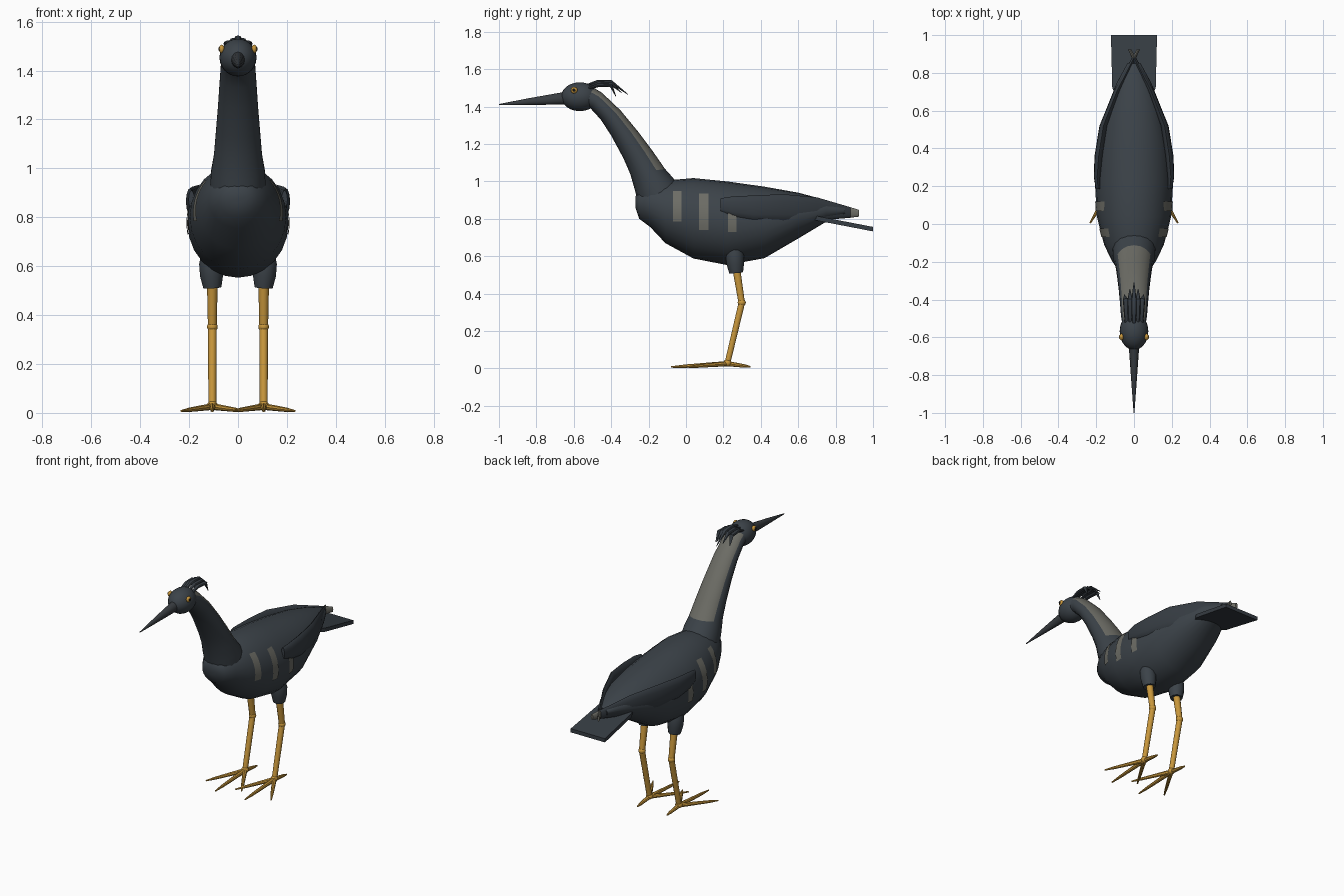
import bpy, bmesh, math
from mathutils import Vector

if "Cube" in bpy.data.objects:
    bpy.data.objects.remove(bpy.data.objects["Cube"])


def material(name, rgb):
    m = bpy.data.materials.new(name)
    m.diffuse_color = (*rgb, 1)
    m.use_nodes = True
    m.node_tree.nodes["Principled BSDF"].inputs["Base Color"].default_value = m.diffuse_color
    return m


SLATE = material("slate feathers", (0.045, 0.056, 0.067))
WING = material("wing slate", (0.037, 0.046, 0.056))
GREY = material("warm grey", (0.15, 0.15, 0.13))
BEAK = material("beak grey", (0.04, 0.046, 0.052))
GOLD = material("leg gold", (0.58, 0.31, 0.045))
BLACK = material("pupil black", (0.006, 0.006, 0.006))


def finish(name, bm, mats, rule=None, angle=40):
    """Turn a bmesh into an object, colouring faces by an optional rule."""
    bmesh.ops.recalc_face_normals(bm, faces=bm.faces)
    for f in bm.faces:
        f.smooth = True
        if rule and rule(f.calc_center_median()):
            f.material_index = 1
    me = bpy.data.meshes.new(name)
    bm.to_mesh(me)
    bm.free()
    me.set_sharp_from_angle(angle=math.radians(angle))
    for m in mats:
        me.materials.append(m)
    ob = bpy.data.objects.new(name, me)
    bpy.context.collection.objects.link(ob)
    return ob


def loft(name, rings, mats, rule=None, angle=40):
    """Skin closed rings of equal length and cap both ends."""
    bm = bmesh.new()
    vs = [[bm.verts.new(p) for p in r] for r in rings]
    n = len(vs[0])
    for a, b in zip(vs, vs[1:]):
        for i in range(n):
            j = (i + 1) % n
            bm.faces.new((a[i], a[j], b[j], b[i]))
    bm.faces.new(vs[0])
    bm.faces.new(vs[-1])
    return finish(name, bm, mats, rule, angle)


def ellipse(c, u, v, n):
    """Ring around c with half axes u and v."""
    return [Vector(c) + Vector(u) * math.cos(t) + Vector(v) * math.sin(t)
            for t in (2 * math.pi * i / n for i in range(n))]


def tube(name, pts, radii, mat, n=10, flat=1.0):
    """Tapered tube through points; flat squashes its height."""
    pts = [Vector(p) for p in pts]
    rings = []
    for i, (p, r) in enumerate(zip(pts, radii)):
        d = (pts[min(i + 1, len(pts) - 1)] - pts[max(i - 1, 0)]).normalized()
        ref = Vector((0, 0, 1)) if abs(d.z) < 0.7 else Vector((0, 1, 0))
        u = d.cross(ref).normalized()
        rings.append(ellipse(p, u * r, u.cross(d) * r * flat, n))
    return loft(name, rings, [mat])


def ball(name, c, size, mat, seg=20, rows=12):
    bm = bmesh.new()
    bmesh.ops.create_uvsphere(bm, u_segments=seg, v_segments=rows, radius=1)
    for v in bm.verts:
        v.co = Vector(c) + Vector(a * b for a, b in zip(v.co, size))
    return finish(name, bm, [mat])


# Body: (y, top, bottom, half width)
BODY = [(-0.27, 0.92, 0.86, 0.04), (-0.25, 0.95, 0.80, 0.08),
        (-0.19, 0.985, 0.755, 0.12), (-0.11, 1.005, 0.67, 0.158),
        (0.04, 1.018, 0.588, 0.197), (0.22, 1.0, 0.553, 0.207),
        (0.42, 0.972, 0.59, 0.193), (0.6, 0.94, 0.695, 0.15),
        (0.75, 0.90, 0.785, 0.09), (0.85, 0.865, 0.82, 0.035)]
loft("body", [ellipse((0, y, (t + b) / 2), (w, 0, 0), (0, 0, (t - b) / 2), 24)
              for y, t, b, w in BODY], [SLATE], angle=60)


def body_side(y, z):
    """Half width of the body at a given y and height."""
    for a, b in zip(BODY, BODY[1:]):
        if a[0] <= y <= b[0]:
            k = (y - a[0]) / (b[0] - a[0])
            _, t, o, w = [p + (q - p) * k for p, q in zip(a, b)]
            h = (z - (t + o) / 2) / ((t - o) / 2)
            return w * math.sqrt(max(0, 1 - h * h))


# Flank stripes: thin patches following the body
for side, label in ((1, "left"), (-1, "right")):
    for k, (y0, y1, z0, z1) in enumerate([(-0.07, -0.025, 0.785, 0.95),
                                          (0.07, 0.12, 0.74, 0.935),
                                          (0.225, 0.27, 0.73, 0.835)]):
        bm = bmesh.new()
        rows = []
        for i in range(9):
            z = z0 + (z1 - z0) * i / 8
            rows.append([bm.verts.new((side * (body_side(y, z) + 0.004), y, z))
                         for y in (y0, (y0 + y1) / 2, y1)])
        for a, b in zip(rows, rows[1:]):
            for i in range(2):
                quad = (a[i], a[i + 1], b[i + 1], b[i])
                bm.faces.new(quad if side > 0 else quad[::-1])
        me_faces = bm.faces[:]
        bmesh.ops.solidify(bm, geom=me_faces, thickness=0.006)
        finish(f"{label}_flank_stripe_{k + 1}", bm, [GREY])

# Neck: (front y, front z, back y, back z, half width), pale band on the nape
NECK = [(-0.255, 0.88, -0.03, 0.97, 0.115), (-0.272, 0.95, -0.07, 1.02, 0.112),
        (-0.298, 1.04, -0.112, 1.067, 0.1), (-0.335, 1.125, -0.18, 1.165, 0.092),
        (-0.40, 1.245, -0.255, 1.265, 0.083), (-0.455, 1.33, -0.35, 1.38, 0.076),
        (-0.51, 1.39, -0.45, 1.475, 0.07), (-0.56, 1.41, -0.5, 1.505, 0.062)]


def nape(c):
    for a, b in zip(NECK, NECK[1:]):
        ax, bx = (Vector(((s[0] + s[2]) / 2, (s[1] + s[3]) / 2)) for s in (a, b))
        d = bx - ax
        k = (Vector((c.y, c.z)) - ax).dot(d) / d.length_squared
        if 0 <= k <= 1 and a[1] > 1.0:
            off = Vector((c.y, c.z)) - ax - d * k
            return off.x > 0 and off.length > 0.9 * abs(c.x) * 0.55 and \
                abs(c.x) < 0.8 * (a[4] + b[4]) / 2
    return False


loft("neck", [ellipse((0, (fy + by) / 2, (fz + bz) / 2),
                      (0, (by - fy) / 2, (bz - fz) / 2), (w, 0, 0), 18)
              for fy, fz, by, bz, w in NECK], [SLATE, GREY], nape, 60)

# Head and beak
ball("head", (0, -0.568, 1.453), (0.076, 0.1, 0.077), SLATE)
loft("beak", [ellipse((0, y, z), (w, 0, 0), (0, 0, h), 12)
              for y, z, w, h in [(-0.62, 1.446, 0.032, 0.036),
                                 (-0.67, 1.443, 0.026, 0.032),
                                 (-0.84, 1.427, 0.014, 0.018),
                                 (-1.0, 1.411, 0.002, 0.003)]], [BEAK])

# Crest plumes
for i, (x, tx, ty, tz) in enumerate([(0, 0, -0.31, 1.465), (0.02, 0.022, -0.345, 1.475),
                                     (-0.02, -0.022, -0.345, 1.475),
                                     (0.04, 0.05, -0.375, 1.455),
                                     (-0.04, -0.05, -0.375, 1.455)]):
    drop = abs(x) * 0.5
    tube(f"crest_plume_{i + 1}",
         [(x, -0.53, 1.515 - drop), (x, -0.47, 1.534 - drop),
          (x + (tx - x) / 2, -0.40, 1.532 - drop), (tx, ty, tz)],
         [0.008, 0.014, 0.014, 0.002], WING, 8, 0.7)

# Tail: flat tapered slab
loft("tail", [[(-w, y, z - 0.012), (w, y, z - 0.012), (w, y, z + 0.012), (-w, y, z + 0.012)]
              for y, z, w in [(0.62, 0.818, 0.07), (0.72, 0.799, 0.115), (1.0, 0.745, 0.122)]],
     [WING], angle=20)

# Parts made once per side
for s, label in ((1, "left"), (-1, "right")):
    # Folded wing with pale tip; tips cross over the tail
    wing = [(0.185, 0.19, 0.835, 0.91, 0.012), (0.25, 0.195, 0.81, 0.92, 0.018),
            (0.36, 0.187, 0.79, 0.925, 0.022), (0.52, 0.162, 0.787, 0.932, 0.021),
            (0.7, 0.092, 0.79, 0.915, 0.017), (0.88, 0.0, 0.806, 0.862, 0.011),
            (0.925, -0.024, 0.812, 0.848, 0.008)]
    loft(f"{label}_wing", [ellipse((s * x, y, (a + b) / 2), (h, 0, 0),
                                   (0, 0, (b - a) / 2), 12)
                           for y, x, a, b, h in wing],
         [WING, GREY], lambda c: c.y > 0.885)

    # Eye and pupil
    ball(f"{label}_eye", (s * 0.066, -0.598, 1.488), (0.012, 0.018, 0.018), GOLD, 14, 8)
    ball(f"{label}_pupil", (s * 0.075, -0.599, 1.488), (0.006, 0.009, 0.009), BLACK, 10, 6)

    # Feathered thigh
    x = s * 0.105
    tube(f"{label}_thigh", [(s * 0.11, 0.255, 0.67), (s * 0.11, 0.26, 0.61),
                            (s * 0.108, 0.264, 0.56), (x, 0.268, 0.512)],
         [0.035, 0.049, 0.047, 0.037], SLATE, 12)

    # Leg with knee joint and ankle
    tube(f"{label}_upper_leg", [(x, 0.268, 0.54), (x, 0.298, 0.35)], [0.022, 0.018], GOLD)
    ball(f"{label}_knee", (x, 0.298, 0.352), (0.022, 0.022, 0.02), GOLD, 12, 8)
    tube(f"{label}_lower_leg", [(x, 0.298, 0.35), (x, 0.222, 0.03)], [0.018, 0.016], GOLD)
    ball(f"{label}_ankle", (x, 0.222, 0.03), (0.022, 0.022, 0.02), GOLD, 12, 8)

    # Three front toes and one hind toe
    for toe, tip in (("middle", (0.105, -0.08, 0.008)), ("outer", (0.232, 0.005, 0.008)),
                     ("inner", (-0.022, 0.005, 0.008)), ("hind", (0.105, 0.345, 0.009))):
        a, b = Vector((x, 0.222, 0.026)), Vector((s * tip[0], tip[1], tip[2]))
        tube(f"{label}_{toe}_toe", [a, a.lerp(b, 0.75), b], [0.014, 0.009, 0.004], GOLD, 8)
